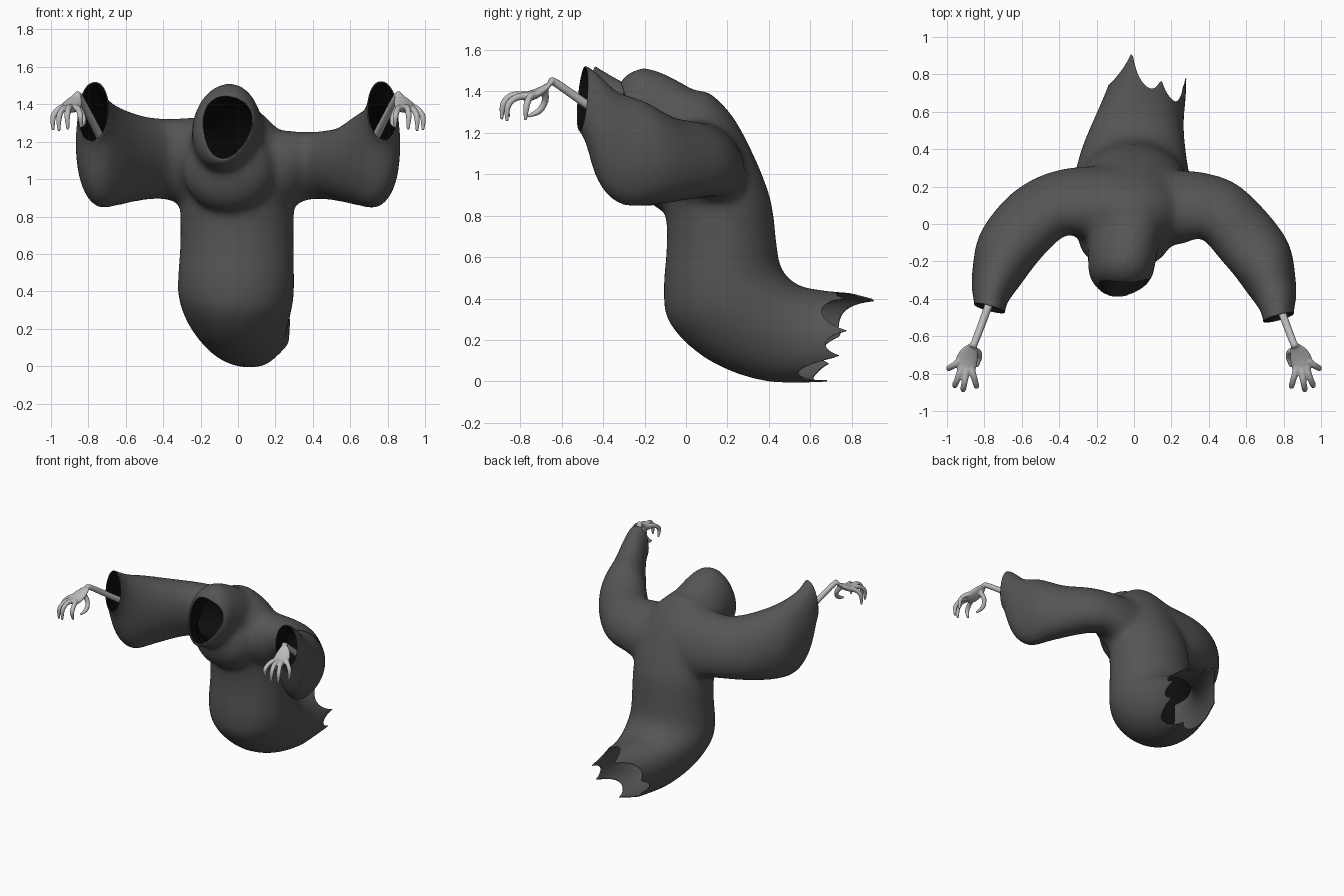
import bpy, bmesh, math
from mathutils import Vector, Matrix

if "Cube" in bpy.data.objects:
    bpy.data.objects.remove(bpy.data.objects["Cube"])


def material(name, g):
    m = bpy.data.materials.new(name)
    m.diffuse_color = (g, g, g, 1)
    m.use_nodes = True
    m.node_tree.nodes["Principled BSDF"].inputs["Base Color"].default_value = m.diffuse_color
    return m


def loft(bm, sections, n=24, steps=4):
    """Capped tube through elliptical sections (centre, half axis, half axis), splined."""
    rows = [sections[0]] + list(sections) + [sections[-1]]
    rings = []

    def ring(c, u, v):
        angles = [2 * math.pi * i / n for i in range(n)]
        rings.append([bm.verts.new(c + u * math.cos(a) + v * math.sin(a)) for a in angles])

    for a, b, c, d in zip(rows, rows[1:], rows[2:], rows[3:]):
        for k in range(steps):
            t = k / steps
            ring(*[(q * 2 + (r - p) * t + (p * 2 - q * 5 + r * 4 - s) * t * t
                    + (q * 3 - p - r * 3 + s) * t ** 3) / 2
                   for p, q, r, s in zip(a, b, c, d)])
    ring(*sections[-1])
    faces = [bm.faces.new(rings[0]), bm.faces.new(rings[-1])]
    for r, s in zip(rings, rings[1:]):
        for i in range(n):
            j = (i + 1) % n
            faces.append(bm.faces.new((r[i], r[j], s[j], s[i])))
    bmesh.ops.recalc_face_normals(bm, faces=faces)


def span(p, q, w):
    """Section from two opposite points and a sideways half axis."""
    p, q = Vector(p), Vector(q)
    return (p + q) / 2, (q - p) / 2, Vector(w)


def tube(bm, pts, radii):
    pts = [Vector(p) for p in pts]
    out = []
    for i, (p, r) in enumerate(zip(pts, radii)):
        t = (pts[min(i + 1, len(pts) - 1)] - pts[max(i - 1, 0)]).normalized()
        u = t.cross(Vector((1, 0, 0))).normalized()
        out.append((p, u * r, t.cross(u) * r))
    loft(bm, out, 12)


def fuse(name, bm, voxel, smooth):
    """Melt overlapping solids into one smooth skin."""
    me = bpy.data.meshes.new(name)
    bm.to_mesh(me)
    bm.free()
    ob = bpy.data.objects.new(name, me)
    bpy.context.collection.objects.link(ob)
    m = ob.modifiers.new("fuse", 'REMESH')
    m.mode, m.voxel_size = 'VOXEL', voxel
    m = ob.modifiers.new("soften", 'SMOOTH')
    m.factor, m.iterations = 0.5, smooth
    dg = bpy.context.evaluated_depsgraph_get()
    new = bpy.data.meshes.new_from_object(ob.evaluated_get(dg))
    ob.modifiers.clear()
    ob.data = new
    new.materials.clear()
    return ob


def trim(bm, f):
    """Cut away the surface where f < 0, along a clean contour."""
    val = {v: f(v.co) or 1e-6 for v in bm.verts}
    cut = []
    for e in list(bm.edges):
        a, b = e.verts
        if val[a] * val[b] < 0:
            cut.append(bmesh.utils.edge_split(e, a, val[a] / (val[a] - val[b]))[1])
    bmesh.ops.connect_verts(bm, verts=cut)
    bmesh.ops.delete(bm, geom=[v for v, x in val.items() if x < 0], context='VERTS')


# Robe body: front y,z / back y,z / centre x / half width
bm = bmesh.new()
body = [(-.12, 1.33, .10, 1.41, -.02, .12), (-.15, 1.16, .22, 1.29, -.02, .26),
        (-.14, 1.0, .325, 1.1, -.01, .29), (-.1, .82, .41, .88, -.005, .305),
        (-.095, .65, .437, .68, -.005, .305), (-.11, .42, .46, .55, -.01, .312),
        (-.075, .27, .535, .47, -.01, .31), (.1, .105, .63, .445, 0, .28),
        (.35, .005, .73, .435, .028, .24), (.6, -.008, .88, .425, .075, .21),
        (.85, .01, 1.02, .42, .1, .2)]
loft(bm, [span((x, fy, fz), (x, by, bz), (a, 0, 0)) for fy, fz, by, bz, x, a in body])

# Hood and the draped cowl below it: bottom y,z / top y,z / centre x / half width
hood = [(.05, 1.02, .12, 1.36, -.02, .17), (-.1, 1.0, -.05, 1.46, -.05, .19),
        (-.23, 1.03, -.17, 1.512, -.065, .182), (-.33, 1.055, -.25, 1.507, -.068, .165),
        (-.40, 1.085, -.315, 1.46, -.07, .10)]
loft(bm, [span((x - .02, fy, fz), (x + .02, by, bz), (a, 0, 0)) for fy, fz, by, bz, x, a in hood])
bmesh.ops.create_uvsphere(bm, u_segments=24, v_segments=16, radius=1,
                          matrix=Matrix.Translation((-.05, -.08, 1.05))
                          @ Matrix.Diagonal((.25, .17, .23, 1)))

# Sleeves: x, y, low z, high z, half width, forward lean of the top edge
sleeve = [(.12, .11, .8, 1.33, .2, .02), (.25, .11, .83, 1.33, .195, .04),
          (.36, .12, .885, 1.325, .17, .05), (.46, .085, .89, 1.33, .17, .05),
          (.57, 0, .875, 1.355, .175, .05), (.68, -.14, .85, 1.4, .17, .03),
          (.735, -.28, .85, 1.445, .137, .01), (.765, -.38, .96, 1.495, .105, 0),
          (.77, -.45, 1.17, 1.54, .085, 0), (.775, -.53, 1.25, 1.57, .08, 0),
          (.78, -.62, 1.29, 1.59, .08, 0)]
for s in (-1, 1):
    rows = []
    for i, (x, y, lo, hi, w, lean) in enumerate(sleeve):
        p, q = sleeve[max(i - 1, 0)], sleeve[min(i + 1, len(sleeve) - 1)]
        t = Vector((s * (q[0] - p[0]), q[1] - p[1], 0)).normalized()
        if s > 0:
            y -= .045 if x > .5 else .02
            hi -= .07 if x < .6 else .04 if x < .75 else 0
        rows.append(span((s * x, y + lean, lo), (s * x, y - lean, hi), (-t.y * w, t.x * w, 0)))
    loft(bm, rows)

robe = fuse("robe", bm, .017, 30)

# Openings: face hole, sleeve cuffs, torn hem (tip angle, tip y, depth of the next notch)
hem = [(-140, .7, .08), (-80, .69, .18), (-27, .76, .1), (7, .785, .13), (68, .785, .12),
       (115, .93, .08), (180, .76, .08), (220, .7, 0)]


def face_hole(p):
    x, z = (p.x + .06 - .06 * (p.z - 1.28)) / .133, (p.z - 1.285) / .166
    wave = 1 + .06 * math.sin(3 * math.atan2(z, x) + .6)
    return max(math.hypot(x, z) - wave, (p.y + .15) * 8)


def cuffs(p):
    o = Vector((.77, -.45 if p.x < 0 else -.50, 1.37))
    return -(Vector((abs(p.x), p.y, p.z)) - o).dot(Vector((.27, -.96, .1)))


def torn_hem(p):
    a = math.degrees(math.atan2(p.z - .22, p.x - .07))
    a += 360 if a < -140 else 0
    for (a0, y0, d), (a1, y1, _) in zip(hem, hem[1:]):
        if a0 <= a <= a1:
            t = (a - a0) / (a1 - a0)
            return y0 + (y1 - y0) * t - d * math.sin(math.pi * t) ** .65 - p.y
    return 1


# Cloth, with a black lining in hood and sleeves only
cloth, lining = material("cloth", .09), material("lining", .004)
for m in (cloth, lining, cloth, cloth):
    robe.data.materials.append(m)
bm = bmesh.new()
bm.from_mesh(robe.data)
for f in (face_hole, cuffs, torn_hem):
    trim(bm, f)
for f in bm.faces:
    c = f.calc_center_median()
    f.material_index = 2 if c.z < .55 and c.y > .1 else 0
bm.to_mesh(robe.data)
bm.free()
m = robe.modifiers.new("thickness", 'SOLIDIFY')
m.thickness, m.offset, m.material_offset = .006, -1, 1

# Bony forearm, palm and clawed fingers
bm = bmesh.new()
tube(bm, [(-.72, -.27, 1.19), (-.79, -.47, 1.33), (-.85, -.63, 1.442), (-.865, -.66, 1.447)],
     [.024, .022, .02, .02])
palm = [(-.86, -.65, 1.44, .022, .02), (-.878, -.685, 1.41, .045, .03),
        (-.895, -.735, 1.385, .056, .03), (-.902, -.78, 1.378, .048, .02)]
loft(bm, [(Vector((x, y, z)), Vector((w, -.35 * w, 0)), Vector((0, .5 * t, t)))
          for x, y, z, w, t in palm], 16)
fingers = [
    [(-.875, -.76, 1.38), (-.855, -.82, 1.375), (-.842, -.866, 1.335), (-.84, -.855, 1.275)],
    [(-.895, -.77, 1.38), (-.905, -.84, 1.38), (-.913, -.882, 1.34), (-.91, -.89, 1.265)],
    [(-.92, -.76, 1.378), (-.94, -.82, 1.37), (-.957, -.86, 1.33), (-.957, -.865, 1.255)],
    [(-.93, -.73, 1.385), (-.962, -.755, 1.37), (-.989, -.77, 1.33), (-.988, -.775, 1.26)],
    [(-.87, -.685, 1.405), (-.838, -.68, 1.355), (-.826, -.71, 1.305), (-.84, -.765, 1.28)]]
for pts in fingers:
    tube(bm, pts, [.021, .017, .016, .008])
hands = fuse("hands", bm, .0055, 4)
hands.data.materials.append(material("bone", .5))
hands.modifiers.new("other_hand", 'MIRROR').use_mirror_merge = False

for ob in (robe, hands):
    bpy.ops.object.select_all(action='DESELECT')
    ob.select_set(True)
    bpy.context.view_layer.objects.active = ob
    bpy.ops.object.shade_smooth_by_angle(angle=math.radians(50))
